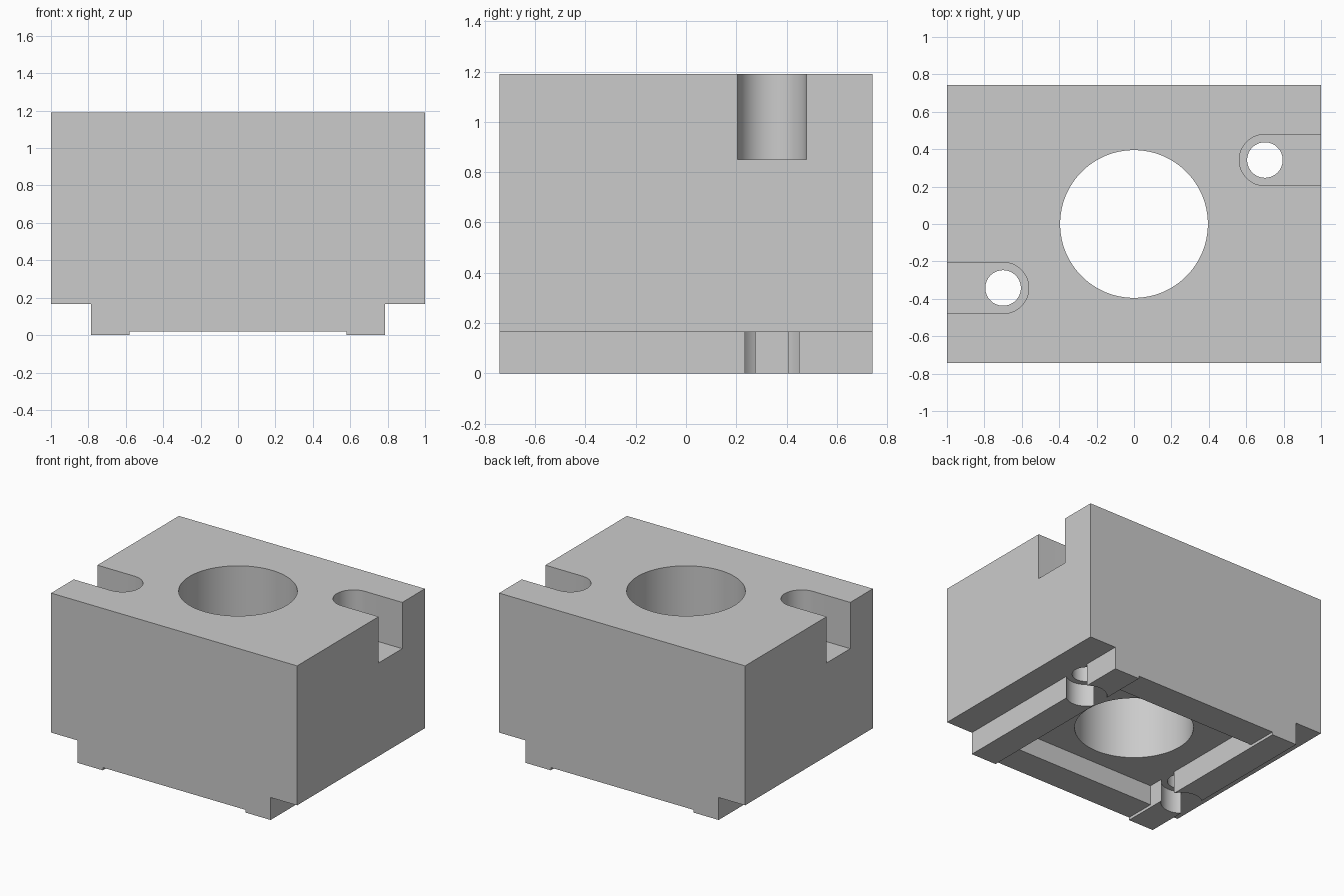
import bpy, bmesh, math
from mathutils import Vector

if "Cube" in bpy.data.objects:
    bpy.data.objects.remove(bpy.data.objects["Cube"])

HX, HY, TOP, LEDGE, STEP = 1.0, 0.742, 1.19, 0.165, 0.02
RAIL_OUT, RAIL_IN = 0.785, 0.58
BOLT_X, BOLT_Y, HEAD_R, BOLT_R, BORE_R = 0.70, 0.342, 0.137, 0.095, 0.395

grey = bpy.data.materials.new("machined grey")
grey.diffuse_color = (0.6, 0.6, 0.6, 1)
grey.use_nodes = True
grey.node_tree.nodes["Principled BSDF"].inputs["Base Color"].default_value = grey.diffuse_color


def prism(name, outline, direction):
    """Extrude a closed 3D outline along a direction."""
    bm = bmesh.new()
    face = bm.faces.new([bm.verts.new(p) for p in outline])
    res = bmesh.ops.extrude_face_region(bm, geom=[face])
    bmesh.ops.translate(bm, vec=Vector(direction),
                        verts=[v for v in res["geom"] if isinstance(v, bmesh.types.BMVert)])
    bmesh.ops.recalc_face_normals(bm, faces=bm.faces)
    mesh = bpy.data.meshes.new(name)
    bm.to_mesh(mesh)
    bm.free()
    obj = bpy.data.objects.new(name, mesh)
    bpy.context.collection.objects.link(obj)
    obj.data.materials.append(grey)
    return obj


def arc(cx, cy, r, z, a0, a1, n):
    return [(cx + r * math.cos(a0 + (a1 - a0) * i / n),
             cy + r * math.sin(a0 + (a1 - a0) * i / n), z) for i in range(n + 1)]


def cylinder(name, x, y, r, z0, z1, n=64):
    return prism(name, arc(x, y, r, z0, 0, 2 * math.pi, n)[:-1], (0, 0, z1 - z0))


# Block with two foot rails, as one front profile run from front to back
half = [(RAIL_IN, STEP), (RAIL_IN, 0), (RAIL_OUT, 0), (RAIL_OUT, LEDGE), (HX, LEDGE), (HX, TOP)]
profile = half + [(-x, z) for x, z in reversed(half)]
block = prism("mounting_block", [(x, -HY, z) for x, z in profile], (0, 2 * HY, 0))

# Underside pocket and centre bore
cutters = [
    prism("pocket_cutter", [(x, y, -0.1) for x, y in
          ((-RAIL_IN, -0.52), (RAIL_IN, -0.52), (RAIL_IN, 0.52), (-RAIL_IN, 0.52))],
          (0, 0, LEDGE + 0.1)),
    cylinder("bore_cutter", 0, 0, BORE_R, -0.2, 1.5, 128),
]

# Bolt seats on opposite corners: open slot above, clearance hole, rail relief below
for s in (1, -1):
    x, y = s * BOLT_X, s * BOLT_Y
    a = math.pi / 2 if s > 0 else -math.pi / 2
    slot = arc(x, y, HEAD_R, 0.85, a, a + math.pi, 32)
    slot += [(s * 1.2, y - s * HEAD_R, 0.85), (s * 1.2, y + s * HEAD_R, 0.85)]
    cutters += [
        prism("slot_cutter", slot, (0, 0, 0.6)),
        cylinder("relief_cutter", x, y, HEAD_R, -0.1, LEDGE),
        cylinder("bolt_hole_cutter", x, y, BOLT_R, -0.2, 1.5),
    ]

bpy.context.view_layer.objects.active = block
block.select_set(True)
for c in cutters:
    c.hide_render = True
    mod = block.modifiers.new(c.name, "BOOLEAN")
    mod.operation, mod.solver, mod.object = "DIFFERENCE", "EXACT", c
    bpy.ops.object.modifier_apply(modifier=mod.name)
for c in cutters:
    bpy.data.objects.remove(c)

bpy.ops.object.shade_smooth_by_angle(angle=math.radians(30))
